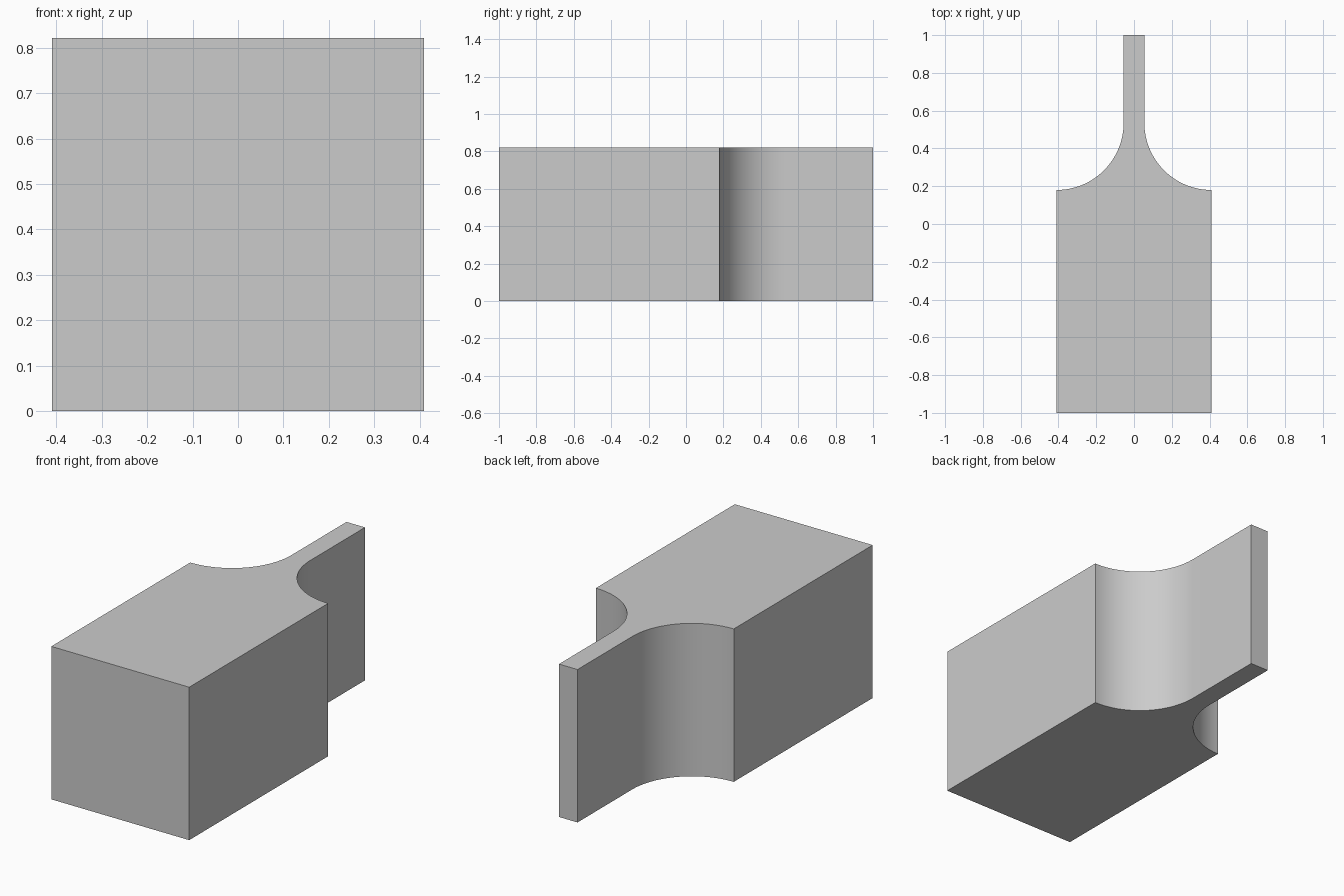
import bpy, bmesh
from math import cos, sin, pi, radians

cube = bpy.data.objects.get("Cube")
if cube:
    bpy.data.objects.remove(cube, do_unlink=True)

HALF_WIDTH, HALF_NECK = 0.41, 0.055
HEIGHT = 0.822
SHOULDER_Y = 0.18
RADIUS = HALF_WIDTH - HALF_NECK
SEGMENTS = 32

# Plain grey
grey = bpy.data.materials.new("plain_grey")
grey.use_nodes = True
colour = (0.6, 0.6, 0.6, 1)
grey.diffuse_color = colour
grey.node_tree.nodes["Principled BSDF"].inputs["Base Color"].default_value = colour

# Right-hand half of the outline: block side, concave fillet, thin tongue
half = [(HALF_WIDTH, -1)]
for i in range(SEGMENTS + 1):
    a = pi / 2 * i / SEGMENTS
    half.append((HALF_WIDTH - RADIUS * sin(a), SHOULDER_Y + RADIUS * (1 - cos(a))))
half.append((HALF_NECK, 1))
outline = half + [(-x, y) for x, y in reversed(half)]

# Extrude the mirrored outline upward
bm = bmesh.new()
base = bm.faces.new([bm.verts.new((x, y, 0)) for x, y in outline])
top = bmesh.ops.extrude_face_region(bm, geom=[base], use_keep_orig=True)
bmesh.ops.translate(bm, vec=(0, 0, HEIGHT),
                    verts=[v for v in top["geom"] if isinstance(v, bmesh.types.BMVert)])
bmesh.ops.recalc_face_normals(bm, faces=bm.faces)

mesh = bpy.data.meshes.new("block_with_tongue")
bm.to_mesh(mesh)
bm.free()
mesh.materials.append(grey)
block = bpy.data.objects.new("block_with_tongue", mesh)
bpy.context.collection.objects.link(block)

# Smooth fillets, sharp corners
bpy.ops.object.select_all(action='DESELECT')
block.select_set(True)
bpy.context.view_layer.objects.active = block
bpy.ops.object.shade_smooth_by_angle(angle=radians(30))
